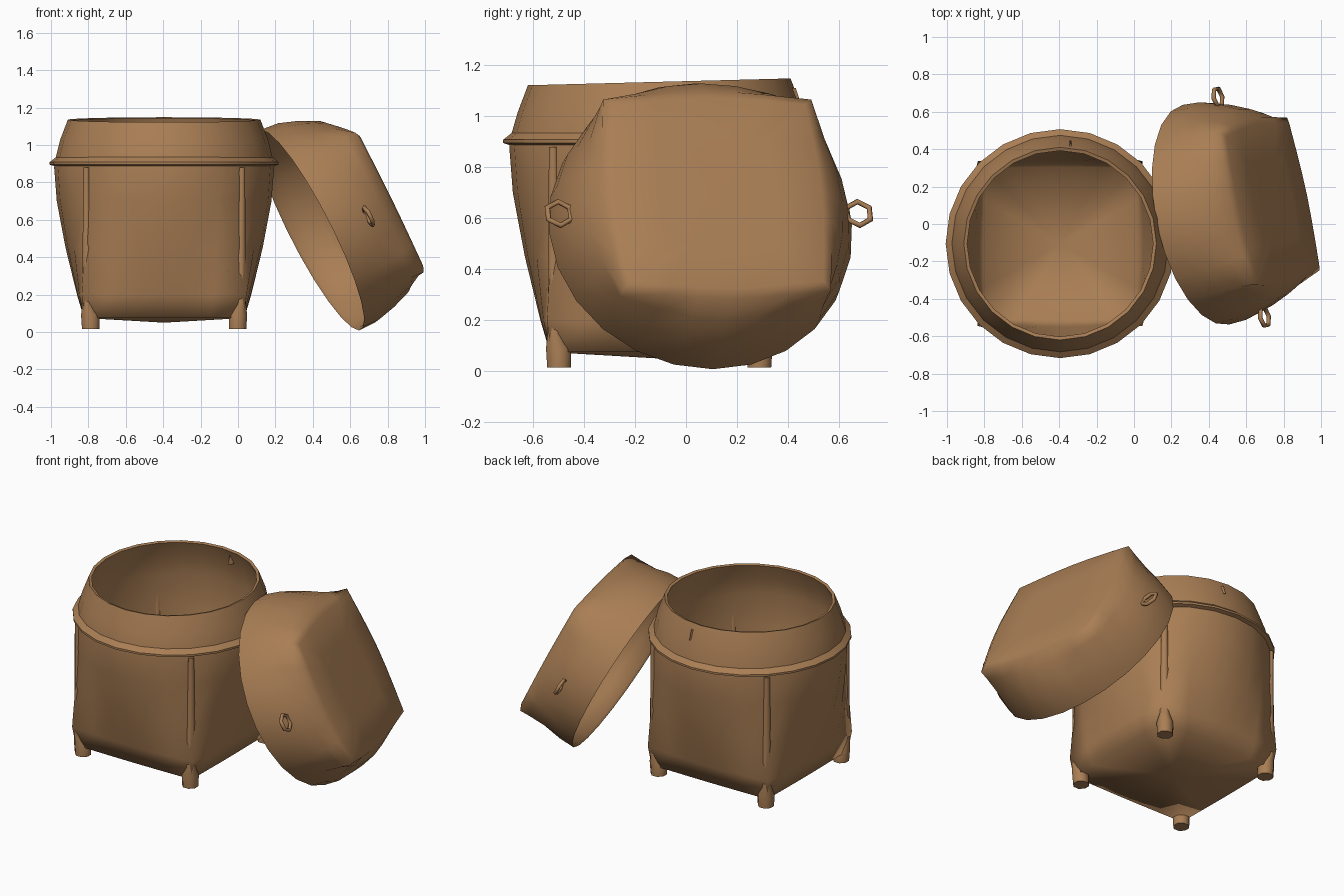
import bpy, bmesh, math
from mathutils import Matrix, Vector

if "Cube" in bpy.data.objects:
    bpy.data.objects.remove(bpy.data.objects["Cube"])

brown = bpy.data.materials.new("woven brown")
brown.diffuse_color = (0.40, 0.21, 0.09, 1)
brown.use_nodes = True
brown.node_tree.nodes["Principled BSDF"].inputs["Base Color"].default_value = brown.diffuse_color
N = 24


def finish(bm, name, matrix=Matrix(), angle=42):
    bmesh.ops.recalc_face_normals(bm, faces=bm.faces)
    me = bpy.data.meshes.new(name)
    bm.to_mesh(me)
    bm.free()
    me.materials.append(brown)
    ob = bpy.data.objects.new(name, me)
    bpy.context.collection.objects.link(ob)
    me.transform(matrix)
    me.shade_smooth()
    me.set_sharp_from_angle(angle=math.radians(angle))
    return ob


def loft(name, rings, matrix, start=None, end=None, closed=False, tilt=0.0, shift=0.0, angle=42):
    """Each ring: height, circle radius, square half size, squareness."""
    bm = bmesh.new()
    loops = []
    for z, r, s, t in rings:
        loop = []
        for i in range(N):
            a = 2 * math.pi * i / N
            c, d = math.cos(a), math.sin(a)
            q = r * (1 - t) + t * s / max(abs(c), abs(d))
            lean = tilt * q * d if z > 1 else 0
            loop.append(bm.verts.new((q * c + shift * z, q * d, z + lean)))
        loops.append(loop)
    pairs = list(zip(loops, loops[1:]))
    if closed:
        pairs.append((loops[-1], loops[0]))
    for A, B in pairs:
        for i in range(N):
            j = (i + 1) % N
            bm.faces.new((A[i], A[j], B[j], B[i]))
    for loop, z in ((loops[0], start), (loops[-1], end)):
        if z is not None:
            v = bm.verts.new((shift * z, 0, z))
            for i in range(N):
                bm.faces.new((loop[i], loop[(i + 1) % N], v))
    return finish(bm, name, matrix, angle)


# Basket: square base blending into a round neck, hollow inside
base = Matrix.Translation((-0.395, -0.105, 0))
loft("basket_body", [
    (0.075, .56, .425, .97), (0.20, .585, .445, .85), (0.45, .59, .44, .42),
    (0.70, .59, .43, .1), (0.88, .588, .43, 0), (0.93, .58, .43, 0),
    (1.03, .555, .43, 0), (1.135, .515, .43, 0),
    (1.13, .497, .43, 0), (1.03, .538, .43, 0), (0.90, .565, .42, 0),
    (0.70, .568, .42, .1), (0.45, .568, .425, .42), (0.20, .56, .425, .85),
    (0.09, .54, .405, .97)], base, start=0.05, end=0.07, tilt=0.026, angle=80)

# Ledge around the neck where the lid sits
loft("basket_ledge", [(0.885, .58, .4, 0), (0.895, .612, .4, 0),
                      (0.908, .612, .4, 0), (0.935, .578, .4, 0)], base, closed=True)

# Corner ribs hugging the wall, ending in rounded feet
for sx in (-1, 1):
    for sy in (-1, 1):
        bm = bmesh.new()
        rows = []
        for z, c, h in ((0.015, .393, .05), (0.09, .395, .053), (0.15, .41, .03), (0.88, .416, .018)):
            rows.append([bm.verts.new((sx * c + h * math.cos(k * math.pi / 4 + math.pi / 8),
                                       sy * c + h * math.sin(k * math.pi / 4 + math.pi / 8), z))
                         for k in range(8)])
        for A, B in zip(rows, rows[1:]):
            for i in range(8):
                j = (i + 1) % 8
                bm.faces.new((A[i], A[j], B[j], B[i]))
        bm.faces.new(rows[0])
        bm.faces.new(rows[-1])
        finish(bm, "corner_post", base, 60)

# Small lug through the back of the neck
bm = bmesh.new()
bmesh.ops.create_cone(bm, cap_ends=True, segments=4, radius1=.018, radius2=.008, depth=.06)
bmesh.ops.scale(bm, vec=(1, 2, 1), verts=bm.verts)
finish(bm, "neck_lug", Matrix.Translation((-0.34, 0.415, 1.08)))

# Lid: hollow cap leaning against the basket; local z is its axis
axis = Vector((0.873, 0.185, 0.445)).normalized()
up = (Vector((0, 0, 1)) - axis * axis.z).normalized()
side = axis.cross(up)
lid = Matrix.Translation((0.385, 0.05, 0.545)) @ Matrix((up, side, axis)).transposed().to_4x4()
loft("lid", [
    (0.19, .568, .415, .15), (0.10, .583, .41, .04), (0.015, .585, .42, 0),
    (0.0, .60, .42, 0), (0.10, .60, .42, .03),
    (0.20, .588, .43, .15), (0.31, .57, .435, .4), (0.375, .55, .425, .78),
    (0.395, .50, .395, .8), (0.40, .28, .22, .8)],
    lid, end=0.40, shift=-0.06, angle=85)
loft("lid_lining", [(0.19, .568, .415, .15), (0.30, .55, .415, .4), (0.365, .52, .40, .78),
                    (0.38, .28, .22, .8)], lid, end=0.38, shift=-0.06, angle=85)

# Six-sided loop handles on both sides of the lid
for s in (-1, 1):
    bpy.ops.mesh.primitive_torus_add(major_segments=6, minor_segments=6,
                                     major_radius=.052, minor_radius=.012)
    ob = bpy.context.object
    ob.name = "lid_handle"
    ob.data.materials.append(brown)
    ob.data.transform(lid @ Matrix.Translation((-0.02, s * 0.60, 0.205)))
    ob.data.shade_smooth()
